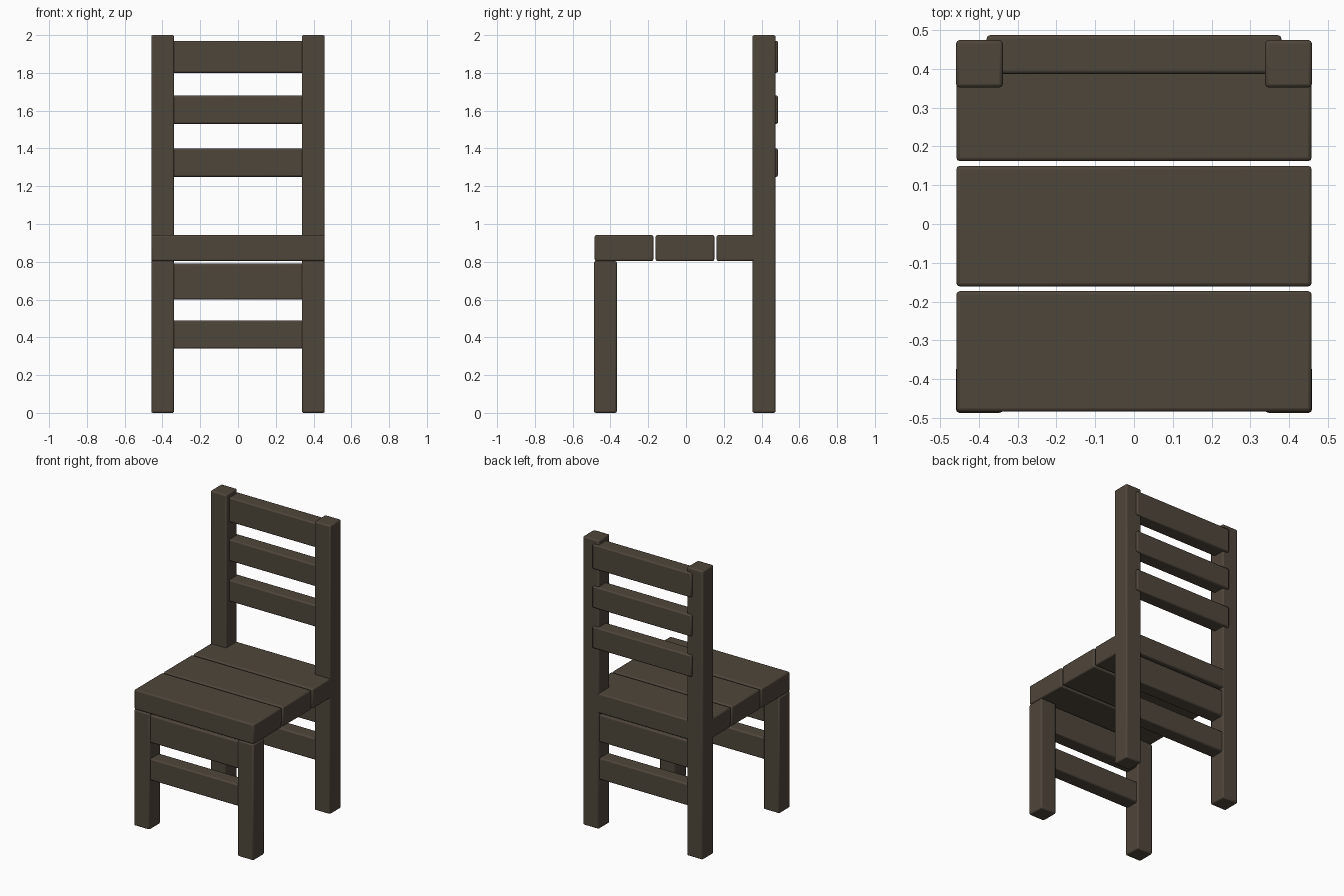
import bpy
import bmesh

cube = bpy.data.objects.get("Cube")
if cube:
    bpy.data.objects.remove(cube, do_unlink=True)

# Dark stained wood
wood = bpy.data.materials.new("dark_brown_wood")
wood.use_nodes = True
colour = (0.078, 0.061, 0.043, 1)
wood.diffuse_color = colour
wood.node_tree.nodes["Principled BSDF"].inputs["Base Color"].default_value = colour


def board(name, x, y, z):
    """Box between the given (low, high) ranges, with softened edges."""
    mesh = bpy.data.meshes.new(name)
    bm = bmesh.new()
    bmesh.ops.create_cube(bm, size=1)
    for v in bm.verts:
        v.co = [r[0] if c < 0 else r[1] for c, r in zip(v.co, (x, y, z))]
    bm.to_mesh(mesh)
    bm.free()
    mesh.materials.append(wood)
    obj = bpy.data.objects.new(name, mesh)
    bpy.context.collection.objects.link(obj)
    bevel = obj.modifiers.new("soft_edges", "BEVEL")
    bevel.width = 0.009
    bevel.segments = 2
    return obj


# Front legs and tall back posts
for side, x in (("left", (0.338, 0.459)), ("right", (-0.459, -0.338))):
    board(f"front_leg_{side}", x, (-0.487, -0.366), (0, 0.804))
    board(f"back_post_{side}", x, (0.352, 0.474), (0, 2))

# Seat planks
for i, y in enumerate((-0.484, -0.161, 0.162)):
    board(f"seat_plank_{i + 1}", (-0.458, 0.458), (y, y + 0.311), (0.804, 0.941))

# Backrest slats, standing slightly proud of the posts
for i, z in enumerate(((1.25, 1.4), (1.53, 1.68), (1.8, 1.97))):
    board(f"back_slat_{i + 1}", (-0.38, 0.38), (0.387, 0.487), z)

# Rails between the legs, centred in their thickness
for end, y in (("front", -0.426), ("back", 0.413)):
    for level, z in (("lower", (0.34, 0.49)), ("upper", (0.6, 0.79))):
        board(f"{end}_rail_{level}", (-0.38, 0.38), (y - 0.05, y + 0.05), z)

# Keep broad faces flat while softening the rounded edges
bpy.ops.object.select_all(action="DESELECT")
for obj in bpy.context.collection.objects:
    if obj.type == "MESH" and obj.data.materials and obj.data.materials[0] == wood:
        obj.select_set(True)
        bpy.context.view_layer.objects.active = obj
bpy.ops.object.shade_smooth_by_angle(angle=0.6)
